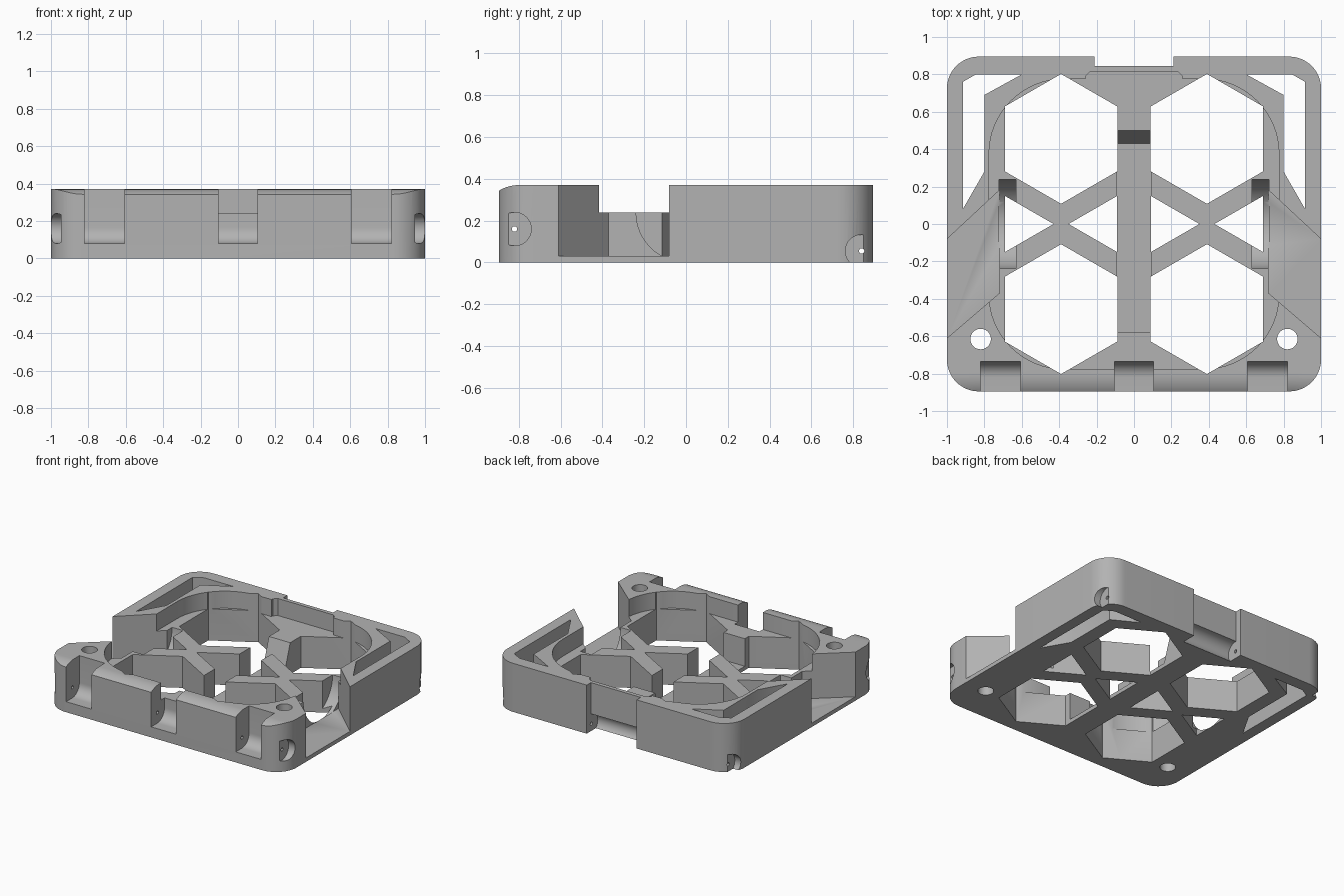
import bpy, bmesh, math
from mathutils import Vector

if "Cube" in bpy.data.objects:
    bpy.data.objects.remove(bpy.data.objects["Cube"], do_unlink=True)

H = 0.37       # frame height
DECK = 0.24    # top of the lattice struts
FLOOR = 0.03   # bottom of the wire channels

grey = bpy.data.materials.new("plastic grey")
grey.use_nodes = True
colour = (0.45, 0.45, 0.45, 1)
grey.diffuse_color = colour
grey.node_tree.nodes["Principled BSDF"].inputs["Base Color"].default_value = colour


def prism(name, pts, lo, hi, axis="z"):
    """Extrude a flat outline: (x, y) along z, or (y, z) along x."""
    def place(p, t):
        return (p[0], p[1], t) if axis == "z" else (t, p[0], p[1])
    bm = bmesh.new()
    face = bm.faces.new([bm.verts.new(place(p, lo)) for p in pts])
    out = bmesh.ops.extrude_face_region(bm, geom=[face])
    moved = [g for g in out["geom"] if isinstance(g, bmesh.types.BMVert)]
    shift = Vector(place((0, 0), hi - lo))
    bmesh.ops.translate(bm, verts=moved, vec=shift)
    bmesh.ops.recalc_face_normals(bm, faces=bm.faces)
    mesh = bpy.data.meshes.new(name)
    bm.to_mesh(mesh)
    bm.free()
    obj = bpy.data.objects.new(name, mesh)
    bpy.context.collection.objects.link(obj)
    return obj


def ring(cx, cy, r, n=32, turn=0.0):
    return [(cx + r * math.cos(turn + math.tau * i / n),
             cy + r * math.sin(turn + math.tau * i / n)) for i in range(n)]


def rect(x0, y0, x1, y1):
    return [(x0, y0), (x1, y0), (x1, y1), (x0, y1)]


def round_rect(w, d, r, n=12):
    pts = []
    for k, (sx, sy) in enumerate([(1, 1), (-1, 1), (-1, -1), (1, -1)]):
        for i in range(n + 1):
            a = math.pi / 2 * (k + i / n)
            pts.append((sx * (w - r) + r * math.cos(a), sy * (d - r) + r * math.sin(a)))
    return pts


frame = prism("fan_frame", round_rect(1, 0.895, 0.17), 0, H)


def cut(pts, lo, hi, axis="z"):
    cutter = prism("cutter", pts, lo, hi, axis)
    cutter.hide_render = True
    mod = frame.modifiers.new("cut", "BOOLEAN")
    mod.operation = "DIFFERENCE"
    mod.solver = "EXACT"
    mod.object = cutter
    bpy.context.view_layer.objects.active = frame
    bpy.ops.object.modifier_apply(modifier=mod.name)
    bpy.data.objects.remove(cutter, do_unlink=True)


def cut_pair(pts, lo, hi, axis="z"):
    """Cut the +x side and its mirror image."""
    cut(pts, lo, hi, axis)
    if axis == "z":
        cut([(-x, y) for x, y in pts], lo, hi)
    else:
        cut(pts, -hi, -lo, axis)


TOP = H + 0.1

# Shallow pocket above the lattice, with a widened back
cut(round_rect(0.775, 0.775, 0.4, 16), DECK, TOP)
tab = [(-0.26, 0.7), (0.26, 0.7), (0.26, 0.79), (0.235, 0.815), (-0.235, 0.815), (-0.26, 0.79)]
cut(tab, DECK, TOP)

# Hexagonal openings, with triangles between the crossed struts
for y in (-0.455, 0.455):
    cut_pair(ring(0.39, y, 0.347, 6, math.pi / 2), -0.1, TOP)
cut_pair([(0.09, -0.15), (0.35, 0), (0.09, 0.15)], -0.1, TOP)
cut_pair([(0.69, -0.15), (0.69, 0.15), (0.43, 0)], -0.1, TOP)

# Weight-saving slots in the back corners
cut_pair([(0.915, 0.08), (0.915, 0.76), (0.845, 0.8), (0.6, 0.8), (0.8, 0.69), (0.8, 0.28)], -0.1, TOP)

# Centre wire channel with a ramp, and flared side channels
cut([(-0.58, FLOOR), (0.43, FLOOR), (0.5, DECK), (0.5, H), (-0.58, H)], -0.091, 0.091, "x")
cut_pair([(1.05, -0.653), (0.72, -0.37), (0.72, 0.18), (1.05, -0.127)], FLOOR, TOP)
cut_pair(ring(0, DECK, 0.239, 48), 0.63, 0.722, "x")

# Screw holes in the front corners
cut_pair(ring(0.82, -0.615, 0.055), -0.1, TOP)

# Rounded front top edge
crown = [(-0.8 - 0.18 * math.sin(a), 0.19 + 0.18 * math.cos(a))
         for a in [i * 0.56 / 8 for i in range(9)]]
cut(crown + [(-1, 0.343), (-1, 0.5), (-0.8, 0.5)], -1.1, 1.1, "x")

# Front hinge notches: round seat open to the front and top
seat = [(-0.82 + 0.085 * math.cos(a), 0.165 + 0.085 * math.sin(a))
        for a in [-math.pi / 2 + i * math.pi / 20 for i in range(11)]]
notch = [(-1, 0.08)] + seat + [(-0.735, 0.5), (-1, 0.5)]
cut(notch, -0.105, 0.105, "x")
cut_pair(notch, 0.608, 0.822, "x")

# Side hinge pockets, front and back
cut_pair(ring(-0.82, 0.16, 0.08), 0.945, 1.1, "x")
cut_pair(ring(0.84, 0.055, 0.078), 0.945, 1.1, "x")

# Back latch recess with a round seat
cut(rect(-0.21, 0.845, 0.21, 1), -0.1, TOP)
cut(ring(0.84, 0.055, 0.078), -0.21, 0.21, "x")

# Hinge pin bores
for y, z in ((-0.82, 0.16), (0.84, 0.055)):
    cut(ring(y, z, 0.013, 12), -1.1, 1.1, "x")

frame.data.materials.clear()
frame.data.materials.append(grey)
for poly in frame.data.polygons:
    poly.material_index = 0
frame.select_set(True)
bpy.context.view_layer.objects.active = frame
bpy.ops.object.shade_smooth_by_angle(angle=math.radians(30))
